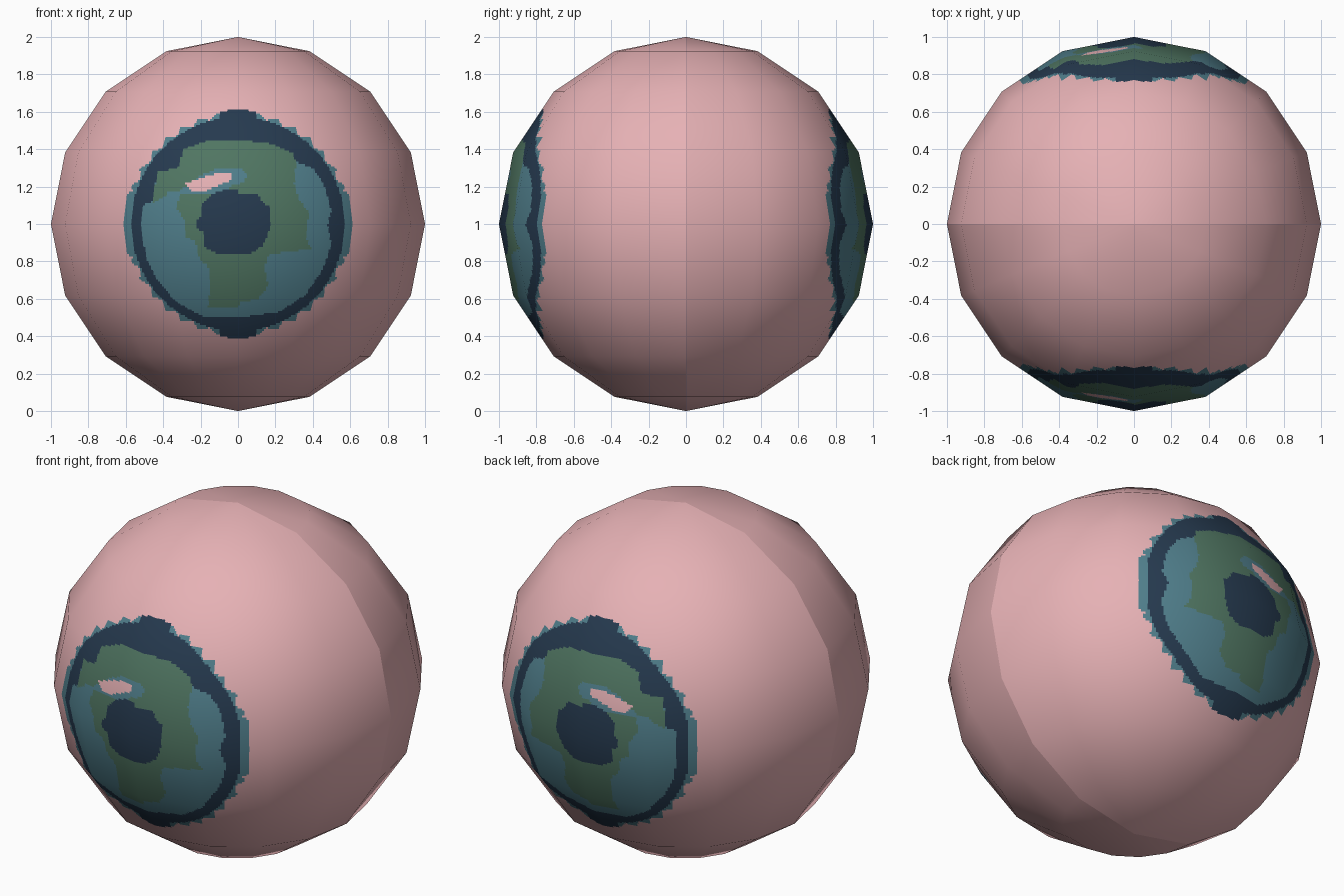
import bpy, bmesh, math
from mathutils import Vector

if "Cube" in bpy.data.objects:
    bpy.data.objects.remove(bpy.data.objects["Cube"], do_unlink=True)


def make_material(name, colour):
    mat = bpy.data.materials.new(name)
    mat.use_nodes = True
    rgba = (*colour, 1.0)
    mat.diffuse_color = rgba
    mat.node_tree.nodes["Principled BSDF"].inputs["Base Color"].default_value = rgba
    return mat


PINK, NAVY, TEAL, GREEN = range(4)
materials = [
    make_material("pale_pink", (0.79, 0.44, 0.46)),
    make_material("dark_navy", (0.019, 0.042, 0.078)),
    make_material("muted_teal", (0.08, 0.21, 0.26)),
    make_material("moss_green", (0.08, 0.18, 0.122)),
]

# Painted outlines in hundredths, across and up from the pupil centre
iris = [(-29, 40), (-18, 44), (-2, 45), (17, 43), (29, 38), (31, 33), (40, 30),
        (46, 21), (50, 7), (48, 0), (50, -11), (45, -25), (36, -38), (22, -47),
        (1, -50), (-18, -50), (-34, -41), (-43, -30), (-49, -18), (-52, -3),
        (-51, 10), (-46, 12), (-43, 28), (-32, 30)]
green_patch = [(-29, 40), (-18, 44), (-2, 45), (17, 43), (29, 38), (31, 33),
               (30, 21), (33, 13), (38, 6), (36, -6), (39, -13), (28, -15),
               (17, -16), (14, -22), (16, -33), (11, -40), (1, -42), (0, -45),
               (-16, -45), (-15, -33), (-16, -22), (-20, -20), (-23, -9),
               (-28, -7), (-28, 1), (-33, 9), (-31, 16), (-36, 17), (-46, 11),
               (-43, 28), (-32, 30)]
glint_rim = [(-41, 16), (-31, 18), (-20, 26), (-10, 30), (1, 30), (5, 27),
             (3, 22), (-3, 21), (-8, 16), (-31, 16)]
pupil = [(-8, 18), (0, 19), (0, 16), (11, 16), (13, 12), (17, 9), (17, -3),
         (13, -12), (6, -16), (-11, -16), (-18, -12), (-19, -4), (-22, -2),
         (-22, 2), (-19, 4), (-19, 11), (-14, 16)]
glint = [(-28, 22), (-24, 23), (-18, 25), (-12, 27), (-4, 27), (-4, 23),
         (-12, 20), (-18, 17), (-26, 18)]
layers = [(glint, PINK), (pupil, NAVY), (glint_rim, TEAL),
          (green_patch, GREEN), (iris, TEAL)]


def inside(x, z, outline):
    """Even-odd test of a point against a closed outline."""
    hit = False
    for (ax, az), (bx, bz) in zip(outline, outline[1:] + outline[:1]):
        if (az > z) != (bz > z) and x < ax + (z - az) * (bx - ax) / (bz - az):
            hit = not hit
    return hit


def paint(x, z):
    """Colour slot for a point on the eye: iris layers first, then the rim."""
    radius = math.hypot(x, z)
    if radius > 0.61:
        return PINK
    for outline, colour in layers:
        if inside(x * 100, z * 100, outline):
            return colour
    if radius < 0.57 or abs(x) < 0.1:
        return NAVY
    if abs(z) < 0.17:
        return TEAL
    # scalloped teal fringe
    fringe = 0.588 + 0.013 * math.cos(36 * math.atan2(z, x))
    return TEAL if radius < fringe else PINK


def eyeball_half(name, side):
    """Half of a low-poly ball facing side * y, with the eye painted on it."""
    bm = bmesh.new()
    bmesh.ops.create_uvsphere(bm, u_segments=16, v_segments=8, radius=1)
    unwanted = [f for f in bm.faces if f.calc_center_median().y * side < 0]
    bmesh.ops.delete(bm, geom=unwanted, context='FACES')

    # Split the flat faces behind the eye into a fine grid
    eye_edges = set()
    for f in bm.faces:
        c = f.calc_center_median()
        if abs(c.z) < 0.7 and c.y * side > abs(c.x):
            eye_edges.update(f.edges)
    bmesh.ops.subdivide_edges(bm, edges=list(eye_edges), cuts=30, use_grid_fill=True)

    for f in bm.faces:
        c = f.calc_center_median()
        f.smooth = True
        f.material_index = paint(c.x, c.z) if c.y * side > 0.6 else PINK

    # Round shading everywhere, with a crease where the halves meet
    bm.normal_update()
    bm.verts.index_update()
    normals = [v.normal.copy() if abs(v.co.y) < 0.01 else v.co.normalized()
               for v in bm.verts]
    bmesh.ops.translate(bm, verts=bm.verts, vec=Vector((0, 0, 1)))

    mesh = bpy.data.meshes.new(name)
    bm.to_mesh(mesh)
    bm.free()
    for mat in materials:
        mesh.materials.append(mat)
    mesh.normals_split_custom_set_from_vertices(normals)
    obj = bpy.data.objects.new(name, mesh)
    bpy.context.collection.objects.link(obj)


eyeball_half("eyeball_front", -1)
eyeball_half("eyeball_back", 1)
